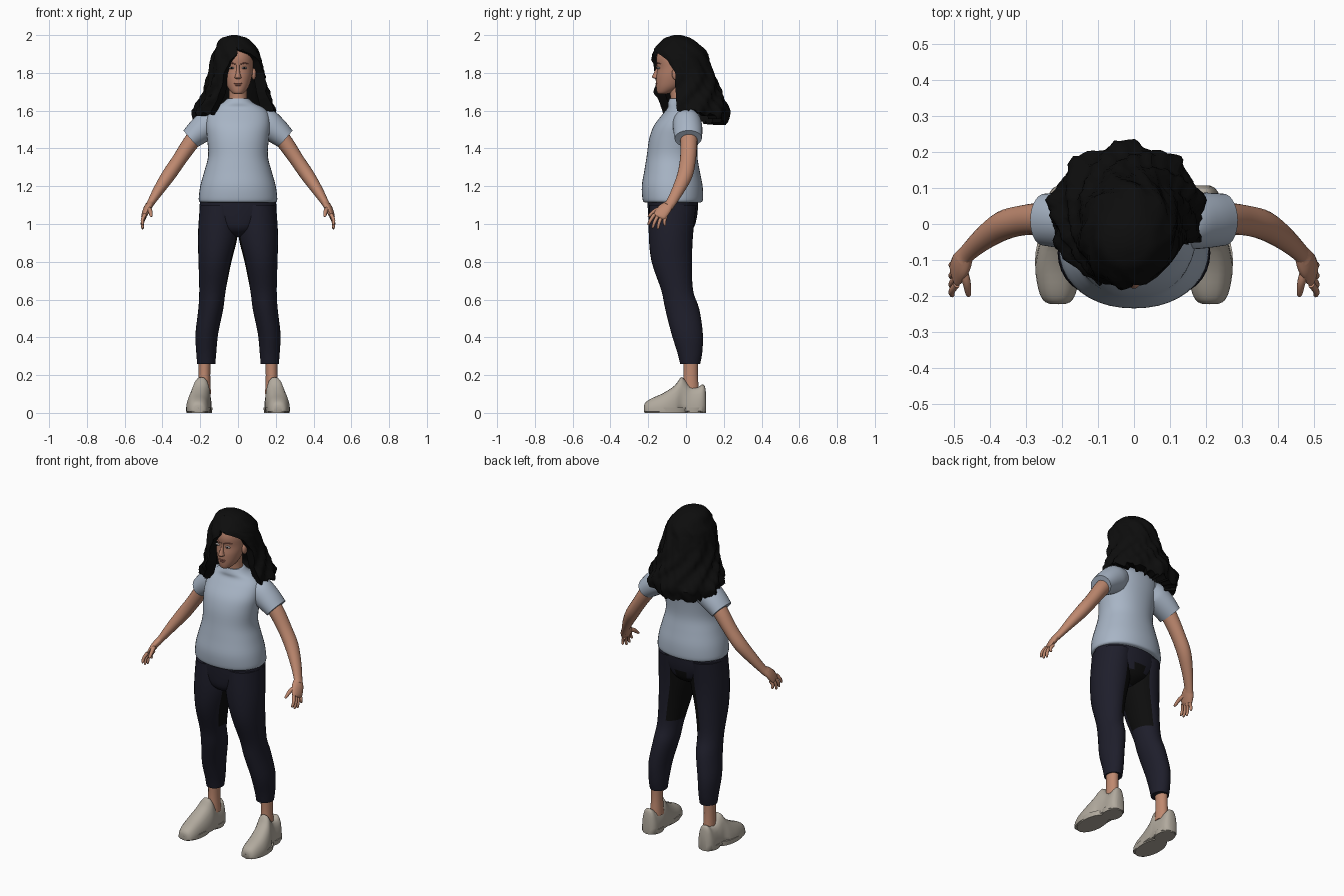
import bpy, bmesh, math, random
from mathutils import Vector

if "Cube" in bpy.data.objects:
    bpy.data.objects.remove(bpy.data.objects["Cube"])

random.seed(4)


def mat(name, *c):
    m = bpy.data.materials.new(name)
    m.diffuse_color = (*c, 1)
    m.use_nodes = True
    m.node_tree.nodes["Principled BSDF"].inputs["Base Color"].default_value = m.diffuse_color
    return m


SKIN = mat("skin", .52, .25, .16)
FACE = mat("face_skin", .45, .21, .14)
LIPS = mat("lips", .33, .12, .09)
EYE = mat("eye_grey", .45, .42, .42)
HAIR = mat("black", .004, .004, .004)
SHIRT = mat("pale_blue", .39, .46, .56)
PANTS = mat("dark_navy", .013, .013, .024)
SHOE = mat("warm_grey", .44, .40, .34)


def finish(name, bm, *mats):
    bmesh.ops.recalc_face_normals(bm, faces=bm.faces)
    me = bpy.data.meshes.new(name)
    bm.to_mesh(me)
    bm.free()
    ob = bpy.data.objects.new(name, me)
    bpy.context.collection.objects.link(ob)
    for m in mats:
        me.materials.append(m)
    bpy.context.view_layer.objects.active = ob
    ob.select_set(True)
    bpy.ops.object.shade_smooth_by_angle(angle=math.radians(45))
    ob.select_set(False)
    return ob


def smooth_keys(keys, sub):
    # Catmull-Rom resampling of key rings
    out = []
    for i in range(len(keys) - 1):
        p = [keys[max(0, min(len(keys) - 1, i + d))] for d in (-1, 0, 1, 2)]
        for k in range(sub):
            t = k / sub
            out.append([.5 * (2 * b + (c - a) * t + (2 * a - 5 * b + 4 * c - d) * t * t
                              + (3 * b - a - 3 * c + d) * t ** 3) for a, b, c, d in zip(*p)])
    return out + [list(keys[-1])]


def loft(name, keys, *mats, n=28, sub=4, power=2.0, axis=None):
    """Rings (x, y, z, ra, rb): level rings, or rings square to the path if axis is given."""
    rings = smooth_keys(keys, sub)
    bm = bmesh.new()
    loops = []
    for i, (x, y, z, ra, rb) in enumerate(rings):
        u, v = Vector((1, 0, 0)), Vector((0, 1, 0))
        if axis:
            t = (Vector(rings[min(i + 1, len(rings) - 1)][:3]) - Vector(rings[max(i - 1, 0)][:3])).normalized()
            v = (Vector(axis) - t * t.dot(Vector(axis))).normalized()
            u = v.cross(t)
        loop = []
        for j in range(n):
            a = math.tau * j / n
            c, s = math.cos(a), math.sin(a)
            c = math.copysign(abs(c) ** (2 / power), c)
            s = math.copysign(abs(s) ** (2 / power), s)
            loop.append(bm.verts.new(Vector((x, y, z)) + u * ra * c + v * rb * s))
        loops.append(loop)
    for a, b in zip(loops, loops[1:]):
        for j in range(n):
            bm.faces.new((a[j], a[(j + 1) % n], b[(j + 1) % n], b[j]))
    bm.faces.new(loops[0])
    bm.faces.new(loops[-1])
    return finish(name, bm, *mats)


def blob(name, loc, size, m):
    bm = bmesh.new()
    bmesh.ops.create_uvsphere(bm, u_segments=16, v_segments=10, radius=1)
    for v in bm.verts:
        v.co = Vector(loc) + Vector([a * b for a, b in zip(v.co, size)])
    return finish(name, bm, m)


def side(keys, s):
    return [(s * k[0], *k[1:]) for k in keys]


# Shirt body with collar
loft("shirt", [(0, -.07, 1.115, .198, .15), (0, -.07, 1.13, .208, .16), (0, -.073, 1.2, .2, .161),
               (0, -.074, 1.28, .178, .147), (0, -.074, 1.36, .158, .134), (0, -.065, 1.45, .163, .13),
               (0, -.048, 1.52, .17, .122), (0, -.025, 1.58, .163, .1), (0, -.018, 1.615, .135, .08),
               (0, -.03, 1.64, .085, .066), (0, -.035, 1.665, .055, .052)], SHIRT, n=40, power=2.15)

# Hips, with the dark seat panel
hips = loft("pants_hips", [(0, -.07, 1.15, .195, .135), (0, -.07, 1.05, .2, .13),
                           (0, -.075, .97, .12, .11), (0, -.075, .93, .03, .05)], PANTS, HAIR)
for f in hips.data.polygons:
    if f.normal.y > .3 and abs(f.center.x) < .05 and f.center.z < 1.02:
        f.material_index = 1

for s, tag in ((1, "left"), (-1, "right")):
    # Trouser leg, with the dark inner thigh panel
    leg = loft("pants_leg_" + tag, side([
        (.1, -.07, 1.1, .102, .125), (.107, -.08, .94, .105, .117), (.122, -.075, .8, .087, .107),
        (.135, -.047, .65, .07, .084), (.144, -.02, .55, .066, .09), (.165, .006, .42, .06, .083),
        (.168, .02, .32, .053, .066), (.168, .022, .26, .048, .053)], s), PANTS, HAIR)
    for f in leg.data.polygons:
        if .7 < f.center.z < 1.03 and -s * f.normal.x + .5 * f.normal.y > .65 and f.normal.y > -.3:
            f.material_index = 1
    # Ankle
    loft("ankle_" + tag, side([(.176, .025, .3, .034, .04), (.178, .025, .2, .031, .038),
                               (.178, .025, .1, .035, .045)], s), SKIN)

    # Shoe: cross-sections (y, centre x, half width, height) from toe to heel
    prof = smooth_keys([(-.222, .212, .022, .04), (-.212, .212, .04, .058), (-.18, .212, .054, .078),
                        (-.12, .212, .062, .105), (-.06, .204, .06, .145), (-.03, .196, .053, .185),
                        (-.012, .193, .05, .183), (.02, .19, .05, .142), (.06, .19, .05, .135),
                        (.085, .19, .045, .15), (.1, .19, .034, .14), (.107, .19, .02, .09)], 3)
    bm = bmesh.new()
    loops = []
    half = [(.9, 0), (1, .03), (1, .25), (.96, .45), (.82, .7), (.62, .88), (.34, .98)]
    section = half + [(0, 1)] + [(-a, b) for a, b in reversed(half)]
    for y, cx, w, h in prof:
        loops.append([bm.verts.new((s * (cx + a * w), y, .005 + (h - .005) * b)) for a, b in section])
    n = len(section)
    for a, b in zip(loops, loops[1:]):
        for j in range(n):
            bm.faces.new((a[j], a[(j + 1) % n], b[(j + 1) % n], b[j]))
    bm.faces.new(loops[0])
    bm.faces.new(loops[-1])
    finish("shoe_" + tag, bm, SHOE)
    # Flat sole under the shoe
    sole = side([(.19, .04, 0, .052, .065), (.19, .04, .028, .055, .067)], s)
    loft("heel_sole_" + tag, sole, SHOE, sub=1)
    loft("front_sole_" + tag, side([(.21, -.105, 0, .062, .115), (.21, -.105, .028, .065, .118)], s), SHOE, sub=1)

    # Sleeve and arm
    loft("sleeve_" + tag, side([(.1, .005, 1.555, .06, .062), (.145, .006, 1.535, .078, .076),
                                (.2, .01, 1.495, .07, .077), (.25, .012, 1.452, .058, .072)], s),
         SHIRT, axis=(0, 1, 0))
    loft("arm_" + tag, side([(.2, .012, 1.49, .045, .048), (.25, .015, 1.43, .043, .045),
                             (.31, .01, 1.342, .038, .042), (.365, -.005, 1.262, .037, .041),
                             (.42, -.042, 1.18, .029, .033), (.462, -.08, 1.112, .02, .027),
                             (.475, -.097, 1.092, .02, .03)], s), SKIN, n=20, axis=(0, 1, 0))
    # Hand: palm, four fingers and thumb
    loft("palm_" + tag, side([(.466, -.084, 1.108, .018, .025), (.481, -.112, 1.08, .019, .037),
                              (.495, -.138, 1.046, .014, .036), (.498, -.145, 1.035, .008, .03)], s),
         SKIN, n=16, axis=(0, 1, .3))
    for k in range(4):
        y, z = -.168 + .02 * k, 1.05 - .004 * k
        ty, tz = (-.197, -.175, -.148, -.112)[k], (.995, .978, .973, .99)[k]
        loft(f"finger_{k + 1}_{tag}", side([(.493, y, z, .01, .01), (.506, (y + ty) / 2 - .004, (z + tz) / 2, .009, .009),
                                            (.505, ty, tz + .006, .007, .007), (.504, ty, tz, .003, .003)], s),
             SKIN, n=10, axis=(1, 0, 0))
    loft("thumb_" + tag, side([(.48, -.115, 1.085, .013, .014), (.466, -.158, 1.072, .012, .012),
                               (.46, -.193, 1.045, .008, .008), (.459, -.2, 1.038, .003, .003)], s),
         SKIN, n=10, axis=(1, 0, 0))

    # Ear, eye, brow
    blob("ear_" + tag, (s * .083, -.055, 1.795), (.013, .02, .032), FACE)
    blob("eye_" + tag, (s * .034, -.146, 1.826), (.015, .009, .006), EYE)
    blob("pupil_" + tag, (s * .034, -.1525, 1.826), (.0055, .004, .0055), HAIR)
    loft("brow_" + tag, side([(.014, -.157, 1.846, .002, .003), (.035, -.15, 1.852, .003, .004),
                              (.056, -.132, 1.847, .001, .002)], s), LIPS, n=8, axis=(0, 1, 0))

# Neck, head, nose, mouth
loft("neck", [(0, -.03, 1.6, .052, .052), (0, -.035, 1.67, .047, .047), (0, -.045, 1.75, .048, .05)], SKIN)
loft("head", [(0, -.125, 1.688, .018, .018), (0, -.113, 1.697, .035, .04), (0, -.088, 1.73, .058, .07),
              (0, -.07, 1.78, .074, .088), (0, -.06, 1.825, .08, .092), (0, -.055, 1.88, .082, .102),
              (0, -.05, 1.93, .07, .085), (0, -.045, 1.968, .025, .03)], FACE)
loft("nose", [(0, -.15, 1.768, .012, .012), (0, -.157, 1.776, .018, .022), (0, -.156, 1.79, .013, .02),
              (0, -.15, 1.82, .008, .011), (0, -.148, 1.85, .008, .008)], FACE, n=16)
blob("upper_lip", (0, -.151, 1.744), (.024, .011, .005), LIPS)
blob("lower_lip", (0, -.15, 1.735), (.02, .011, .006), LIPS)

# Hair: a thick wavy shell, open over the face and parted to one side
# columns: z, centre x, centre y, half width, half depth, opening each side in degrees
SHAPE = [(2.0, -.02, -.045, .015, .02, 0, 0), (1.985, -.02, -.045, .07, .07, 0, 0),
         (1.965, -.017, -.04, .09, .095, 0, 0), (1.925, -.008, -.035, .113, .135, 2, -2),
         (1.9, -.01, -.032, .126, .146, 40, -4), (1.87, -.01, -.03, .135, .152, 62, 12),
         (1.8, -.01, -.02, .146, .168, 78, 27), (1.7, -.01, 0, .172, .185, 72, 28),
         (1.6, -.02, .03, .215, .198, 68, 36), (1.5, -.02, .02, .205, .18, 68, 40)]


def shape_at(z):
    for a, b in zip(SHAPE, SHAPE[1:]):
        if z >= b[0]:
            t = (a[0] - z) / (a[0] - b[0])
            return [p + (q - p) * t for p, q in zip(a, b)]
    return SHAPE[-1]


COLS, ROWS = 72, 34
jag = [random.uniform(-.012, .012) for _ in range(COLS + 1)]
bm = bmesh.new()
outer, inner = [], []
for i in range(ROWS + 1):
    t = (i / ROWS) ** 1.25
    ro, ri = [], []
    for j in range(COLS + 1):
        u = j / COLS
        bottom = 1.605 - .02 * u - .065 * math.sin(math.pi * u) ** 2 + jag[j]
        z = 2.0 - (2.0 - bottom) * t
        _, cx, cy, rx, ry, gr, gl = shape_at(z)
        a = math.radians(gr + (360 - gr - gl) * u)
        w = 1 + (.02 + .03 * t) * math.sin(9 * a + 5 * math.sin(13 * z)) * min(1, 5 * t)
        w += .02 * math.sin(21 * a + 40 * z) * t + random.uniform(-.015, .015) * min(1, 3 * t)
        d = min(.045, rx * .5) * (1 + .4 * t)
        dx, dy = math.sin(a), -math.cos(a)
        ro.append(bm.verts.new((cx + rx * w * dx, cy + ry * w * dy, z)))
        ri.append(bm.verts.new((cx + (rx - d) * dx, cy + (ry - d) * dy, z - .012 * (1 - t))))
    outer.append(ro)
    inner.append(ri)
for i in range(ROWS):
    for g in (outer, inner):
        for j in range(COLS):
            bm.faces.new((g[i][j], g[i][j + 1], g[i + 1][j + 1], g[i + 1][j]))
    for j in (0, COLS):
        bm.faces.new((outer[i][j], outer[i + 1][j], inner[i + 1][j], inner[i][j]))
for j in range(COLS):
    bm.faces.new((outer[-1][j], outer[-1][j + 1], inner[-1][j + 1], inner[-1][j]))
bm.faces.new(outer[0][:-1])
finish("hair", bm, HAIR)
